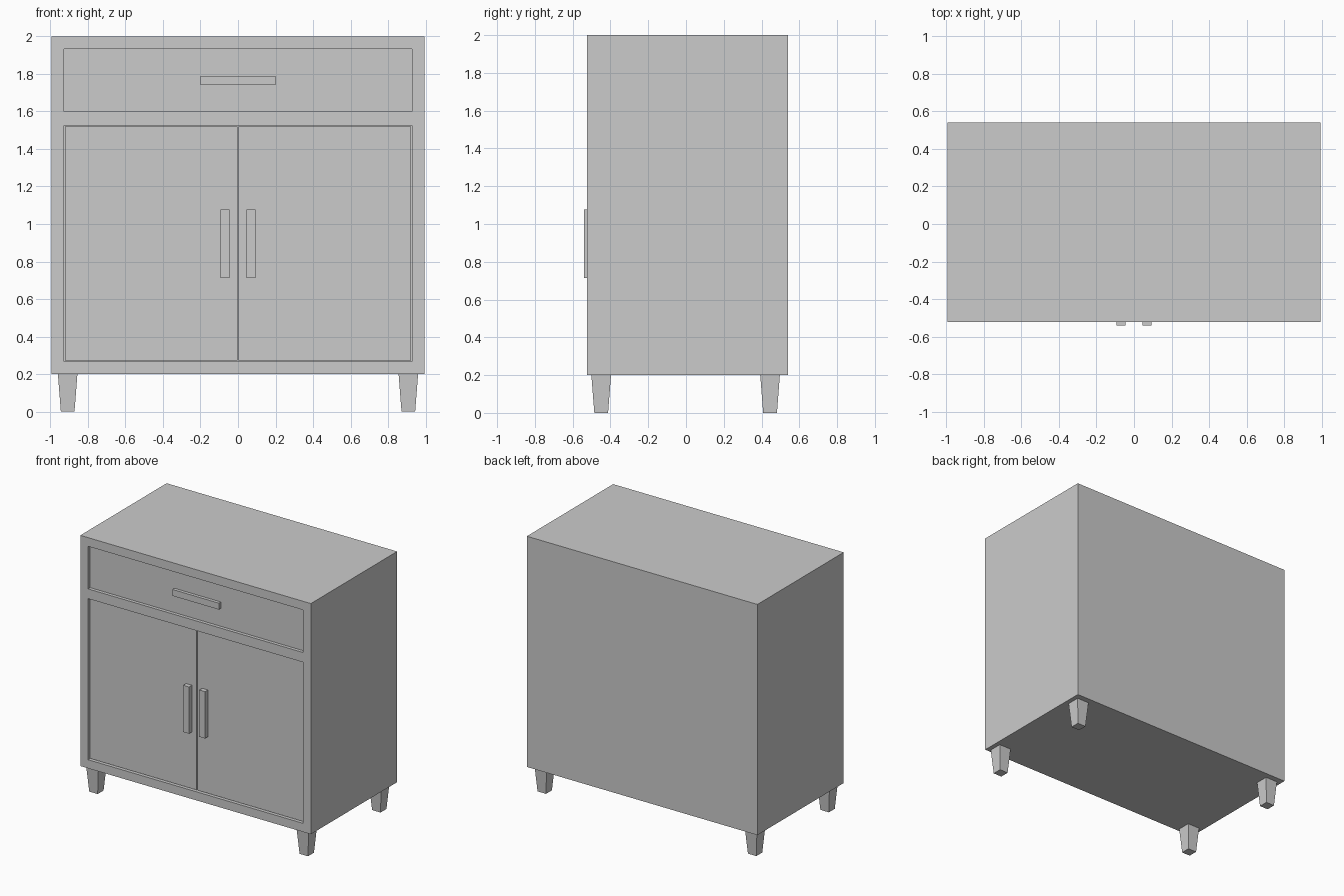
import bpy, bmesh
from mathutils import Vector

if "Cube" in bpy.data.objects:
    bpy.data.objects.remove(bpy.data.objects["Cube"])

FRONT, BACK = -0.523, 0.541


def box(name, x, y, z, taper=1.0):
    """Box from (min, max) ranges; taper scales the bottom face about its centre."""
    lo, hi = Vector((x[0], y[0], z[0])), Vector((x[1], y[1], z[1]))
    centre, size = (lo + hi) / 2, hi - lo
    bm = bmesh.new()
    bmesh.ops.create_cube(bm, size=1)
    for v in bm.verts:
        k = taper if v.co.z < 0 else 1.0
        v.co = Vector((v.co.x * size.x * k, v.co.y * size.y * k, v.co.z * size.z))
    mesh = bpy.data.meshes.new(name)
    bm.to_mesh(mesh)
    bm.free()
    obj = bpy.data.objects.new(name, mesh)
    obj.location = centre
    bpy.context.collection.objects.link(obj)
    return obj


def cut(target, cutter):
    """Subtract the cutter, then remove it."""
    mod = target.modifiers.new("recess", 'BOOLEAN')
    mod.operation, mod.solver, mod.object = 'DIFFERENCE', 'EXACT', cutter
    bpy.context.view_layer.objects.active = target
    bpy.ops.object.modifier_apply(modifier=mod.name)
    bpy.data.objects.remove(cutter)


# Cabinet body with a drawer recess and a door recess in the front
body = box("cabinet_body", (-0.995, 0.995), (FRONT, BACK), (0.2, 2.0))
cut(body, box("drawer_cutter", (-0.928, 0.928), (FRONT - 0.1, FRONT + 0.026), (1.6, 1.932)))
cut(body, box("door_cutter", (-0.928, 0.928), (FRONT - 0.1, FRONT + 0.04), (0.267, 1.524)))

# Drawer handle, flush with the frame
box("drawer_handle", (-0.2, 0.2), (FRONT + 0.001, FRONT + 0.03), (1.74, 1.79))

# Doors with thin gaps, and their upright handles
door_y = FRONT + 0.018
for side, s in (("left", -1), ("right", 1)):
    box(side + "_door", sorted((s * 0.003, s * 0.923)), (door_y, FRONT + 0.045), (0.272, 1.519))
    box(side + "_door_handle", sorted((s * 0.044, s * 0.094)), (-0.541, door_y + 0.004), (0.713, 1.078))

# Four tapered legs
for side, x in (("left", -0.908), ("right", 0.908)):
    for end, y in (("front", -0.449), ("back", 0.445)):
        box(f"{end}_{side}_leg", (x - 0.052, x + 0.052), (y - 0.052, y + 0.052), (0, 0.2), taper=0.7)
